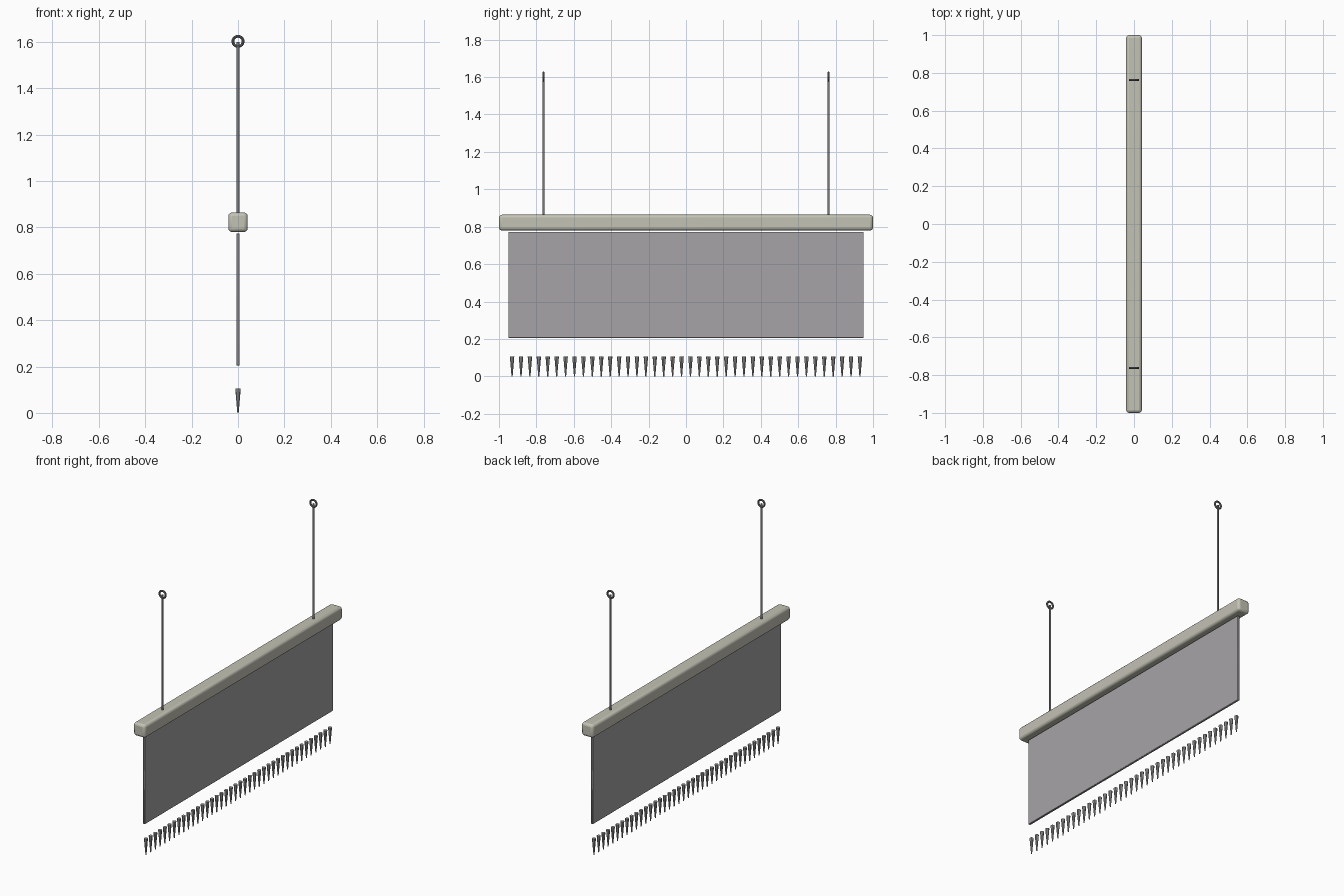
import bpy
from math import radians

if "Cube" in bpy.data.objects:
    bpy.data.objects.remove(bpy.data.objects["Cube"])


def colour(obj, name, rgb):
    mat = bpy.data.materials.get(name) or bpy.data.materials.new(name)
    mat.diffuse_color = (*rgb, 1)
    mat.use_nodes = True
    mat.node_tree.nodes["Principled BSDF"].inputs["Base Color"].default_value = mat.diffuse_color
    obj.data.materials.append(mat)


def smooth(obj):
    bpy.ops.object.shade_smooth_by_angle(angle=radians(35))


def box(name, size, z, bevel, segments):
    bpy.ops.mesh.primitive_cube_add(size=1, location=(0, 0, z))
    obj = bpy.context.object
    obj.name = name
    obj.scale = size
    bpy.ops.object.transform_apply(location=False, rotation=False, scale=True)
    mod = obj.modifiers.new("rounded_edges", 'BEVEL')
    mod.width = bevel
    mod.segments = segments
    smooth(obj)
    return obj


# Top rail
rail = box("top_rail", (0.084, 2.0, 0.084), 0.822, 0.016, 3)
colour(rail, "rail_beige", (0.55, 0.54, 0.46))

# Hanging panel, a small gap below the rail
panel = box("banner_panel", (0.014, 1.9, 0.568), 0.489, 0.002, 1)
colour(panel, "panel_grey", (0.38, 0.37, 0.38))

# Suspension rods with ring eyes
for side, label in ((-1, "left"), (1, "right")):
    y = side * 0.762
    bpy.ops.mesh.primitive_cylinder_add(vertices=12, radius=0.006, depth=0.76,
                                        location=(0, y, 1.22))
    rod = bpy.context.object
    rod.name = f"hanging_rod_{label}"
    smooth(rod)
    colour(rod, "dark_metal", (0.2, 0.2, 0.21))
    bpy.ops.mesh.primitive_torus_add(major_radius=0.022, minor_radius=0.006,
                                     major_segments=24, minor_segments=10,
                                     location=(0, y, 1.602),
                                     rotation=(radians(90), 0, 0))
    ring = bpy.context.object
    ring.name = f"hanging_ring_{label}"
    smooth(ring)
    colour(ring, "dark_metal", (0.2, 0.2, 0.21))

# Row of tapered fringe tassels
COUNT = 40
for i in range(COUNT):
    y = -0.93 + 1.86 * i / (COUNT - 1)
    bpy.ops.mesh.primitive_cone_add(vertices=8, radius1=0.003, radius2=0.012,
                                    depth=0.106, location=(0, y, 0.053))
    tassel = bpy.context.object
    tassel.name = f"fringe_tassel_{i + 1:02d}"
    smooth(tassel)
    colour(tassel, "fringe_grey", (0.36, 0.36, 0.36))
